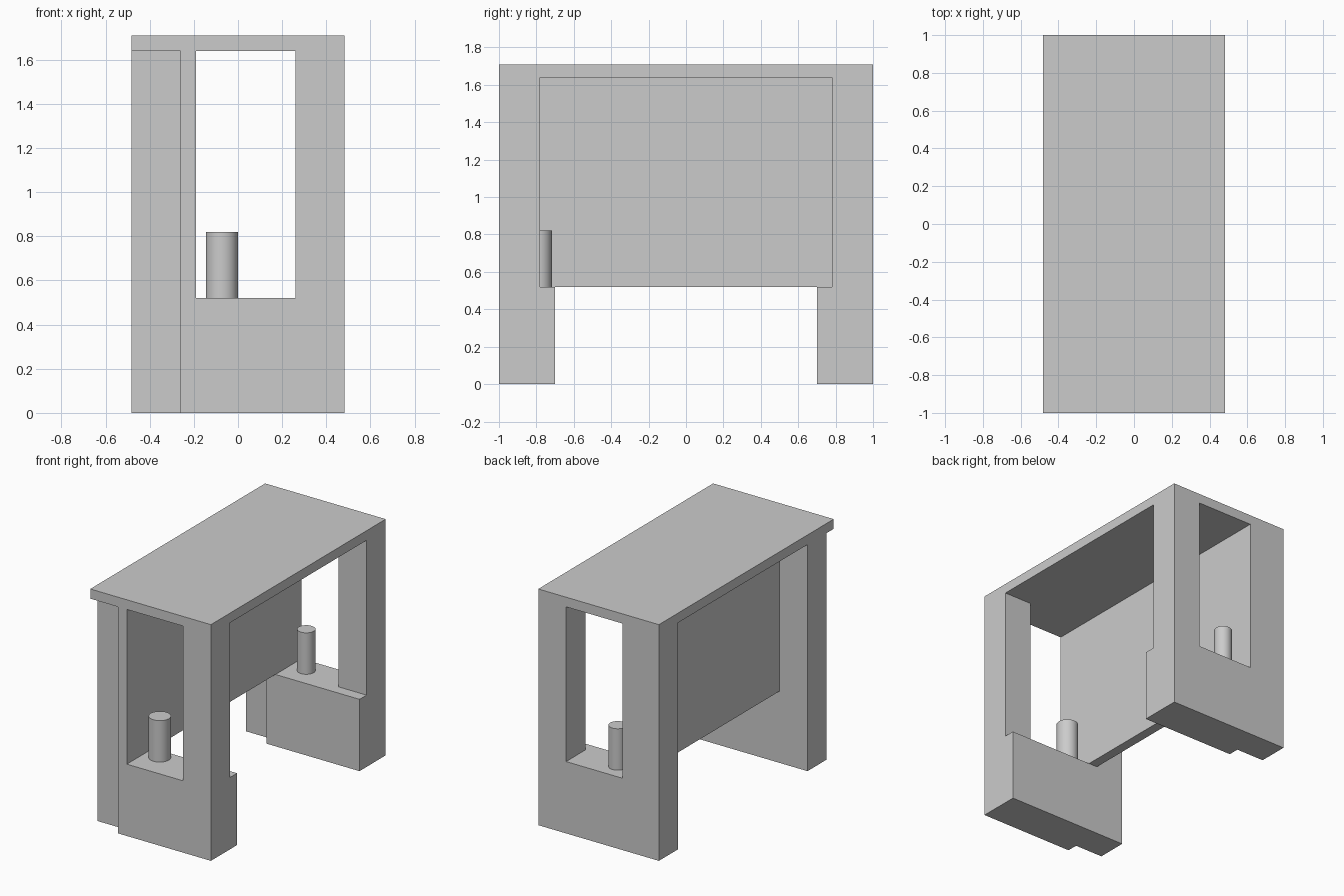
import bpy
import bmesh
import math

if "Cube" in bpy.data.objects:
    bpy.data.objects.remove(bpy.data.objects["Cube"])

grey = bpy.data.materials.new("light grey")
grey.use_nodes = True
colour = (0.6, 0.6, 0.6, 1)
grey.diffuse_color = colour
grey.node_tree.nodes["Principled BSDF"].inputs["Base Color"].default_value = colour

HALF_W, LEDGE, CEILING, TOP = 0.483, 0.52, 1.64, 1.71
OUTER, INNER = -0.26, -0.19      # faces of the side panel


def box(name, x, y, z):
    bpy.ops.mesh.primitive_cube_add(size=1)
    ob = bpy.context.object
    ob.name = name
    for v in ob.data.vertices:
        v.co = [r[0] if c < 0 else r[1] for c, r in zip(v.co, (x, y, z))]
    ob.data.materials.append(grey)
    return ob


# Roof slab and the long panel that also forms one jamb of each end opening
frame = box("frame", (-HALF_W, HALF_W), (-1, 1), (CEILING, TOP))
parts = [box("panel", (OUTER, INNER), (-1, 1), (LEDGE, CEILING))]

# End walls: a thick low wall, a slimmer pier above, and a corner post
for end, low, pier, post in (
    ("front", (-1, -0.7), (-1, -0.78), (-0.92, -0.7)),
    ("back", (0.7, 1), (0.78, 1), (0.78, 1)),
):
    parts.append(box(end + "_low_wall", (OUTER, HALF_W), low, (0, LEDGE)))
    parts.append(box(end + "_pier", (0.26, HALF_W), pier, (LEDGE, CEILING)))
    parts.append(box(end + "_post", (-HALF_W, OUTER), post, (0, CEILING)))

# Weld the parts into one clean shell
bpy.ops.object.select_all(action="DESELECT")
bpy.context.view_layer.objects.active = frame
frame.select_set(True)
for part in parts:
    mod = frame.modifiers.new("weld", "BOOLEAN")
    mod.operation = "UNION"
    mod.solver = "EXACT"
    mod.object = part
    bpy.ops.object.modifier_apply(modifier=mod.name)
    bpy.data.objects.remove(part)

bm = bmesh.new()
bm.from_mesh(frame.data)
bmesh.ops.remove_doubles(bm, verts=bm.verts, dist=0.0005)
bmesh.ops.dissolve_limit(bm, angle_limit=math.radians(1), verts=bm.verts, edges=bm.edges)
bm.to_mesh(frame.data)
bm.free()

# Round pegs standing on the ledges
for name, x, y, radius in (("front_peg", -0.073, -0.79, 0.073),
                           ("back_peg", -0.06, 0.867, 0.06)):
    bpy.ops.mesh.primitive_cylinder_add(vertices=48, radius=radius, depth=0.3,
                                        location=(x, y, LEDGE + 0.15))
    peg = bpy.context.object
    peg.name = name
    peg.data.materials.append(grey)
    bpy.ops.object.shade_smooth_by_angle()
